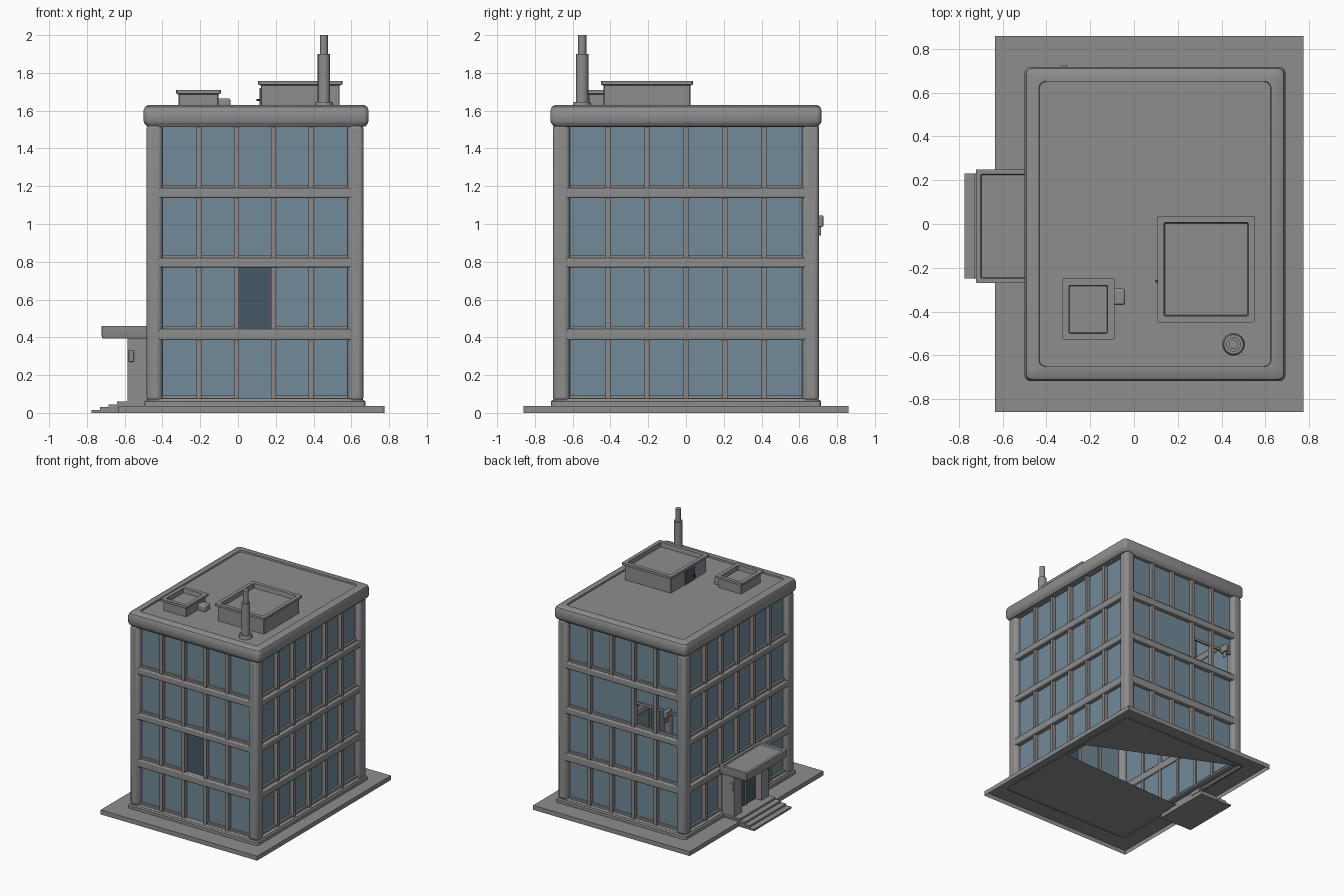
import bpy, bmesh, math

if "Cube" in bpy.data.objects:
    bpy.data.objects.remove(bpy.data.objects["Cube"])

CX, HX, HY = 0.09, 0.575, 0.705          # tower centre and half sizes
ROWS = [(0.075, 0.385), (0.445, 0.77), (0.82, 1.138), (1.19, 1.513)]


def material(name, rgb):
    m = bpy.data.materials.new(name)
    m.diffuse_color = (*rgb, 1)
    m.use_nodes = True
    m.node_tree.nodes["Principled BSDF"].inputs["Base Color"].default_value = m.diffuse_color
    return m


GREY = material("concrete grey", (0.27, 0.27, 0.27))
FRAME = material("window frame grey", (0.27, 0.25, 0.24))
GLASS = material("blue glass", (0.165, 0.255, 0.32))
DARK = material("dark grey", (0.03, 0.03, 0.03))
DARKGLASS = material("dark blue glass", (0.06, 0.10, 0.135))


def finish(name, bm, mat, bevel=0, segs=2):
    bmesh.ops.recalc_face_normals(bm, faces=bm.faces)
    me = bpy.data.meshes.new(name)
    bm.to_mesh(me)
    bm.free()
    ob = bpy.data.objects.new(name, me)
    bpy.context.collection.objects.link(ob)
    me.materials.append(mat)
    if bevel:
        mod = ob.modifiers.new("bevel", 'BEVEL')
        mod.width, mod.segments, mod.limit_method = bevel, segs, 'ANGLE'
    bpy.ops.object.select_all(action='DESELECT')
    ob.select_set(True)
    bpy.context.view_layer.objects.active = ob
    bpy.ops.object.shade_smooth_by_angle(angle=math.radians(35))
    return ob


def boxes(name, items, mat, bevel=0, segs=2):
    """One object from (x0, x1, y0, y1, z0, z1) boxes."""
    bm = bmesh.new()
    for x0, x1, y0, y1, z0, z1 in items:
        v = bmesh.ops.create_cube(bm, size=1)["verts"]
        bmesh.ops.scale(bm, vec=(abs(x1 - x0), abs(y1 - y0), z1 - z0), verts=v)
        bmesh.ops.translate(bm, vec=((x0 + x1) / 2, (y0 + y1) / 2, (z0 + z1) / 2), verts=v)
    return finish(name, bm, mat, bevel, segs)


def lofted(name, x0, x1, y0, y1, profile, mat, r=0.004, n=1, bottom=False, top=True):
    """Rounded rectangle swept through (outset, z) steps, optionally closed."""
    bm = bmesh.new()
    loops = []
    for o, z in profile:
        ring = []
        corners = [(x1 + o, y1 + o, -1, -1), (x0 - o, y1 + o, 1, -1),
                   (x0 - o, y0 - o, 1, 1), (x1 + o, y0 - o, -1, 1)]
        for k, (x, y, sx, sy) in enumerate(corners):
            for i in range(n + 1):
                a = math.pi / 2 * (k + i / n)
                ring.append(bm.verts.new((x + sx * r + r * math.cos(a),
                                          y + sy * r + r * math.sin(a), z)))
        loops.append(ring)
    for a, b in zip(loops, loops[1:]):
        for i in range(len(a)):
            j = (i + 1) % len(a)
            bm.faces.new((a[i], a[j], b[j], b[i]))
    if bottom:
        bm.faces.new(loops[0])
    if top:
        bm.faces.new(loops[-1])
    return finish(name, bm, mat)


def wall_box(side, u0, u1, d0, d1, z0, z1):
    """Box on a wall: u runs along it, d is the depth inward from its face."""
    s = -1 if side in ("front", "left") else 1
    if side in ("front", "back"):
        return (CX + u0, CX + u1, s * (HY - d0), s * (HY - d1), z0, z1)
    return (CX + s * (HX - d0), CX + s * (HX - d1), u0, u1, z0, z1)


# ground slab: open underneath, its top sheet broken open inside the tower
lofted("ground_slab_edge", -0.635, 0.775, -0.86, 0.86, [(0, 0), (0, 0.036)], GREY,
       0.001, top=False)
bm = bmesh.new()
for poly in (((-0.635, -0.86), (0.775, -0.86), (0.775, -0.02), (0.665, -0.02),
              (-0.485, -0.07), (-0.635, -0.07)),
             ((0.775, 0.86), (-0.635, 0.86), (-0.635, -0.07), (-0.485, -0.07),
              (-0.485, 0.70), (0.665, 0.17), (0.665, -0.02), (0.775, -0.02))):
    f = bm.faces.new([bm.verts.new((x, y, 0.036)) for x, y in poly])
finish("ground_slab_top", bm, GREY)

# plinth under the walls
lofted("plinth", CX - 0.585, CX + 0.585, -0.715, 0.715,
       [(0, 0.03), (0, 0.06), (-0.008, 0.068), (-0.06, 0.068)], GREY, 0.02, 3, top=False)

# rounded corner columns
cols = []
for sx in (-1, 1):
    for sy in (-1, 1):
        cols.append((CX + sx * HX, CX + sx * (HX - 0.085),
                     sy * HY, sy * (HY - 0.09), 0.06, 1.53))
boxes("corner_columns", cols, GREY, 0.025, 3)

# floor bands, mullions, sills and glass on all four walls
bands, mullions, rails, panes = [], [], [], []
OPEN = {("front", 1, 2), ("back", 2, 0), ("back", 2, 1)}
zs = [0.06] + [z for row in ROWS for z in row] + [1.53]
for side, half, bays in (("front", 0.495, 5), ("back", 0.495, 5),
                         ("left", 0.618, 6), ("right", 0.618, 6)):
    step = 2 * half / bays
    for z0, z1 in zip(zs[::2], zs[1::2]):
        bands.append(wall_box(side, -half - 0.02, half + 0.02, 0.002, 0.06, z0, z1))
    for k, (z0, z1) in enumerate(ROWS):
        for b in range(bays):
            u = -half + b * step
            if b and not (side == "back" and k == 2 and b == 3):
                mullions.append(wall_box(side, u - 0.013, u + 0.013, 0.012, 0.055,
                                         z0 - 0.01, z1 + 0.01))
            if (side, k, b) not in OPEN:
                panes.append(wall_box(side, u - 0.002, u + step + 0.002, 0.042, 0.046,
                                      z0 - 0.01, z1 + 0.01))
                if (side, k, b) != ("front", 0, 2):
                    rails.append(wall_box(side, u, u + step, 0.025, 0.045,
                                          z0 - 0.01, z0 + 0.016))
boxes("floor_bands", bands, GREY, 0.012)
boxes("window_mullions", mullions, FRAME)
boxes("window_sills", rails, FRAME)
boxes("window_panes", panes, GLASS)
boxes("dark_front_pane", [wall_box("front", -0.1, 0.1, 0.048, 0.052, 0.435, 0.78)], DARKGLASS)

# half-open sashes in the back window and a small fitting outside it
z0, z1 = ROWS[2]
boxes("open_sash", [wall_box("back", -0.49, -0.31, 0.04, 0.046, z1 - 0.12, z1 + 0.01),
                    wall_box("back", -0.29, -0.11, 0.04, 0.046, z1 - 0.12, z1 + 0.01)], GLASS)
boxes("open_sash_rails", [wall_box("back", -0.495, -0.099, 0.03, 0.046, z, z + 0.02)
                          for z in (z1 - 0.135, z0)], FRAME)
boxes("window_fitting", [(-0.335, -0.305, 0.66, 0.727, 0.985, 1.045),
                         (-0.325, -0.315, 0.68, 0.715, 0.94, 0.985)], FRAME, 0.008)

# roof with rounded parapet
lofted("roof_parapet", -0.5, 0.692, -0.718, 0.718,
       [(-0.07, 1.515), (-0.02, 1.515), (-0.006, 1.53), (0, 1.545), (0, 1.6),
        (-0.008, 1.62), (-0.022, 1.629), (-0.066, 1.629), (-0.068, 1.617)], GREY, 0.028, 3)


def roof_box(name, x0, x1, y0, y1, top):
    lofted(name, x0, x1, y0, y1,
           [(-0.014, 1.61), (-0.014, top - 0.025), (0, top - 0.018), (0, top),
            (-0.03, top), (-0.034, top - 0.035)], GREY)


# roof housings, duct, access door and chimney
roof_box("stair_housing", 0.107, 0.552, -0.45, 0.037, 1.757)
roof_box("vent_housing", -0.328, -0.09, -0.53, -0.25, 1.71)
boxes("vent_duct", [(-0.11, -0.04, -0.37, -0.295, 1.61, 1.665)], GREY, 0.01)
boxes("roof_door", [(0.115, 0.123, -0.28, -0.16, 1.615, 1.72)], DARKGLASS)
boxes("roof_door_handle", [(0.098, 0.12, -0.268, -0.255, 1.65, 1.662)], DARK)
bm = bmesh.new()
for r0, r1, a, b in ((0.052, 0.045, 1.61, 1.645), (0.033, 0.033, 1.64, 1.9),
                     (0.022, 0.022, 1.89, 2.0)):
    v = bmesh.ops.create_cone(bm, cap_ends=True, segments=16, radius1=r0,
                              radius2=r1, depth=b - a)["verts"]
    bmesh.ops.translate(bm, vec=(0.455, -0.55, (a + b) / 2), verts=v)
finish("chimney", bm, GREY)

# entrance porch on the left wall
lofted("porch_canopy", -0.723, -0.47, -0.27, 0.25,
       [(-0.006, 0.395), (0, 0.41), (0, 0.46), (-0.022, 0.46), (-0.026, 0.448)],
       GREY, bottom=True)
boxes("porch_walls", [(-0.585, -0.475, -0.235, -0.135, 0.03, 0.4),
                      (-0.585, -0.475, 0.115, 0.215, 0.03, 0.4),
                      (-0.585, -0.475, -0.14, 0.12, 0.365, 0.4)], GREY)
boxes("entrance_doors", [(-0.53, -0.522, -0.135, -0.016, 0.06, 0.365),
                         (-0.53, -0.522, -0.004, 0.115, 0.06, 0.365)], DARKGLASS)
boxes("door_frame", [(-0.54, -0.515, -0.016, -0.004, 0.06, 0.365)], FRAME)
boxes("porch_lamps", [(-0.58, -0.55, y, y + 0.013, 0.27, 0.33) for y in (-0.243, 0.21)],
      FRAME, 0.004)
boxes("entrance_steps", [(-0.775 + 0.045 * i, -0.48, -0.25 + 0.004 * i, 0.23 - 0.004 * i,
                          0, 0.015 * (i + 1)) for i in range(4)], GREY)
